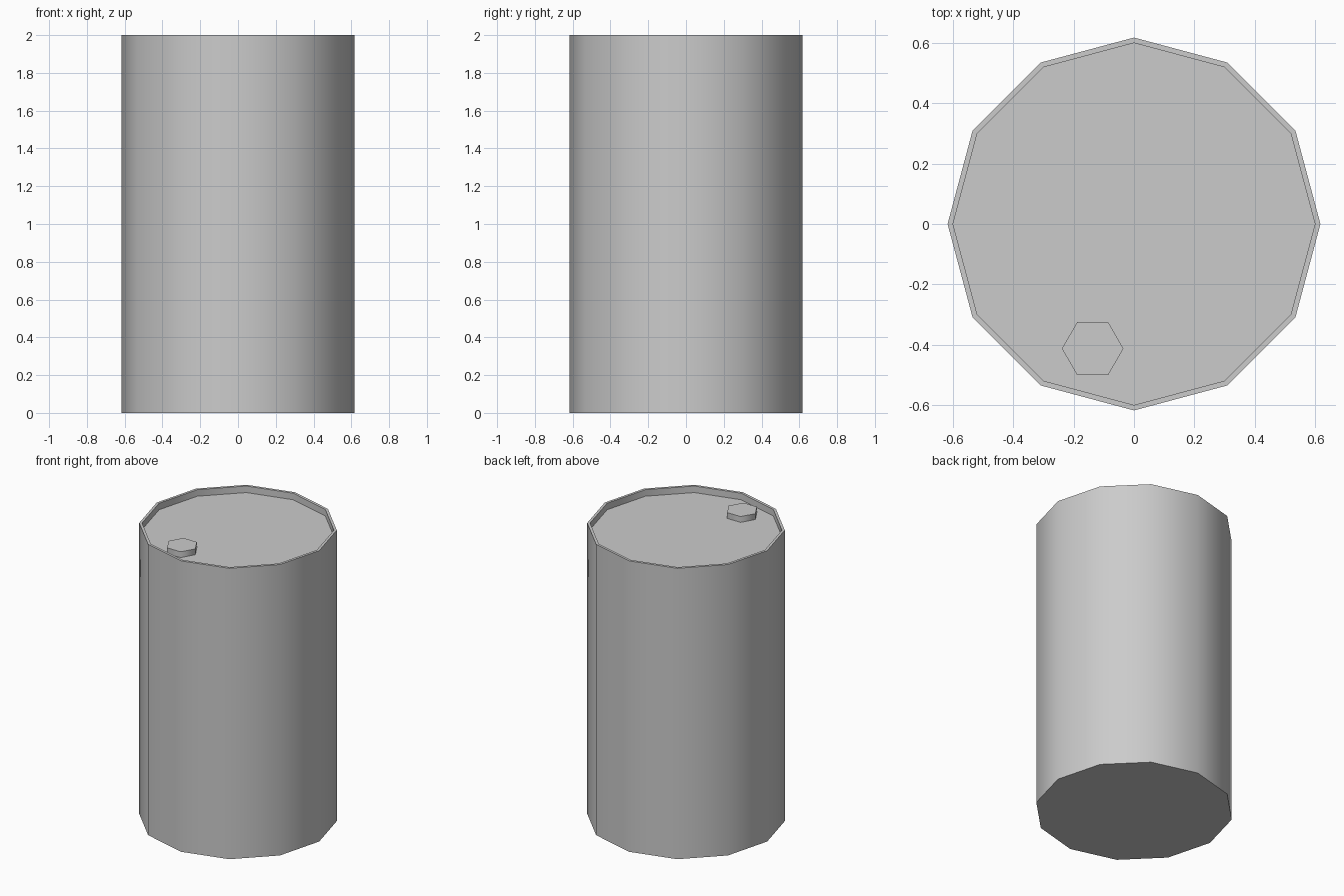
import bpy
import bmesh
import math

cube = bpy.data.objects.get("Cube")
if cube:
    bpy.data.objects.remove(cube, do_unlink=True)

RADIUS, HEIGHT, RIM, RECESS = 0.618, 2.0, 0.018, 0.045

grey = bpy.data.materials.new("plain grey")
grey.use_nodes = True
grey.diffuse_color = (0.6, 0.6, 0.6, 1)
grey.node_tree.nodes["Principled BSDF"].inputs["Base Color"].default_value = (0.6, 0.6, 0.6, 1)


def prism(name, sides, radius, height, location):
    """Upright prism standing on location, with one corner on +x."""
    bpy.ops.mesh.primitive_cylinder_add(vertices=sides, radius=radius, depth=height)
    obj = bpy.context.object
    obj.name = name
    for v in obj.data.vertices:
        angle = math.atan2(v.co.y, v.co.x)
        if sides == 6:  # corner from +y to +x
            angle -= math.pi / 2
        v.co.x, v.co.y = radius * math.cos(angle), radius * math.sin(angle)
        v.co.z += height / 2
    obj.location = location
    obj.data.materials.append(grey)
    return obj


def smooth(obj, degrees):
    bpy.ops.object.select_all(action="DESELECT")
    obj.select_set(True)
    bpy.context.view_layer.objects.active = obj
    bpy.ops.object.shade_smooth_by_angle(angle=math.radians(degrees))


# Drum body with a thin rim around a sunken lid
body = prism("drum_body", 12, RADIUS, HEIGHT, (0, 0, 0))
bm = bmesh.new()
bm.from_mesh(body.data)
lid = max(bm.faces, key=lambda f: f.calc_center_median().z)
inset = bmesh.ops.inset_region(bm, faces=[lid], thickness=0.0)
for v in lid.verts:
    v.co.xy *= (RADIUS - RIM) / RADIUS
wall = bmesh.ops.extrude_discrete_faces(bm, faces=[lid])["faces"]
for v in wall[0].verts:
    v.co.z -= RECESS
bm.to_mesh(body.data)
bm.free()
smooth(body, 40)

# Six-sided bung on the lid
bung = prism("bung_cap", 6, 0.102, 0.04, (-0.137, -0.413, HEIGHT - RECESS))
smooth(bung, 65)
